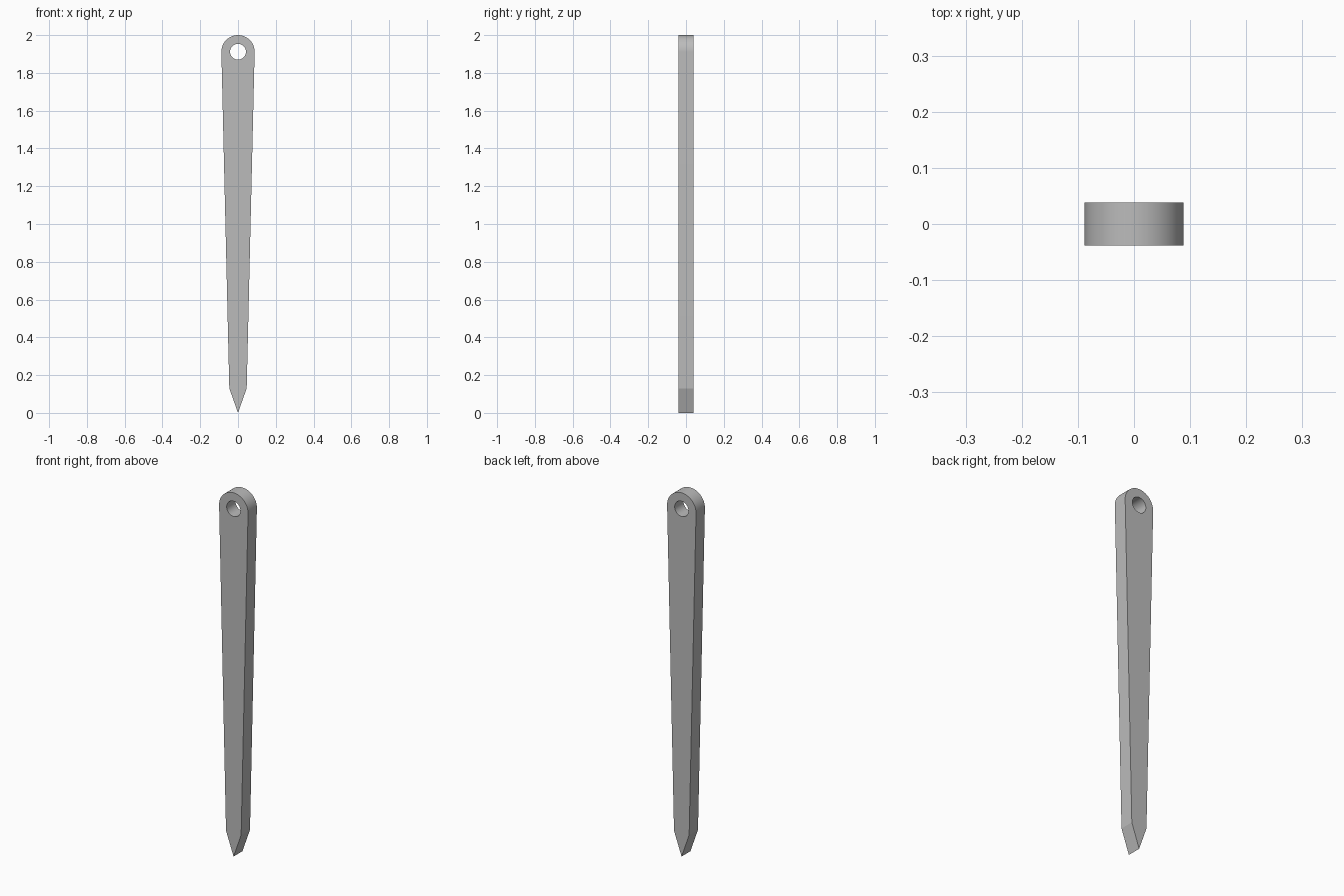
import bpy
import bmesh
from math import sin, cos, pi, radians

if "Cube" in bpy.data.objects:
    bpy.data.objects.remove(bpy.data.objects["Cube"])

HEAD_R, HOLE_R, HEAD_Z = 0.088, 0.042, 1.912
SHOULDER_W, SHOULDER_Z = 0.046, 0.13
THICKNESS = 0.077


def arc(radius, start, end, steps):
    """Points on an arc around the head centre."""
    angles = [start + (end - start) * i / steps for i in range(steps + 1)]
    return [(radius * cos(a), HEAD_Z + radius * sin(a)) for a in angles]


def add_loop(curve, points):
    spline = curve.splines.new('POLY')
    spline.points.add(len(points) - 1)
    for p, (x, y) in zip(spline.points, points):
        p.co = (x, y, 0, 1)
    spline.use_cyclic_u = True


# Flat outline: rounded head, tapered shaft, pointed tip, round eyelet
outline = bpy.data.curves.new("stake_outline", 'CURVE')
outline.dimensions = '2D'
outline.fill_mode = 'BOTH'
outline.extrude = THICKNESS / 2
add_loop(outline, arc(HEAD_R, 0, pi, 32)
         + [(-SHOULDER_W, SHOULDER_Z), (0, 0), (SHOULDER_W, SHOULDER_Z)])
add_loop(outline, arc(HOLE_R, 0, 2 * pi, 48)[:-1])

stake = bpy.data.objects.new("stake", outline)
bpy.context.collection.objects.link(stake)
stake.rotation_euler.x = pi / 2
bpy.ops.object.select_all(action='DESELECT')
stake.select_set(True)
bpy.context.view_layer.objects.active = stake
bpy.ops.object.convert(target='MESH')
bpy.ops.object.transform_apply(location=True, rotation=True, scale=True)

# Weld caps to the sides
bm = bmesh.new()
bm.from_mesh(stake.data)
bmesh.ops.remove_doubles(bm, verts=bm.verts, dist=0.0001)
bmesh.ops.recalc_face_normals(bm, faces=bm.faces)
bm.to_mesh(stake.data)
bm.free()

# Smooth head and eyelet, crisp shoulders and rims
bpy.ops.object.shade_smooth_by_angle(angle=radians(15))

# Plain grey metal
GREY = (0.5, 0.5, 0.5, 1)
metal = bpy.data.materials.new("grey_metal")
metal.use_nodes = True
metal.diffuse_color = GREY
metal.node_tree.nodes["Principled BSDF"].inputs["Base Color"].default_value = GREY
stake.data.materials.clear()
stake.data.materials.append(metal)
